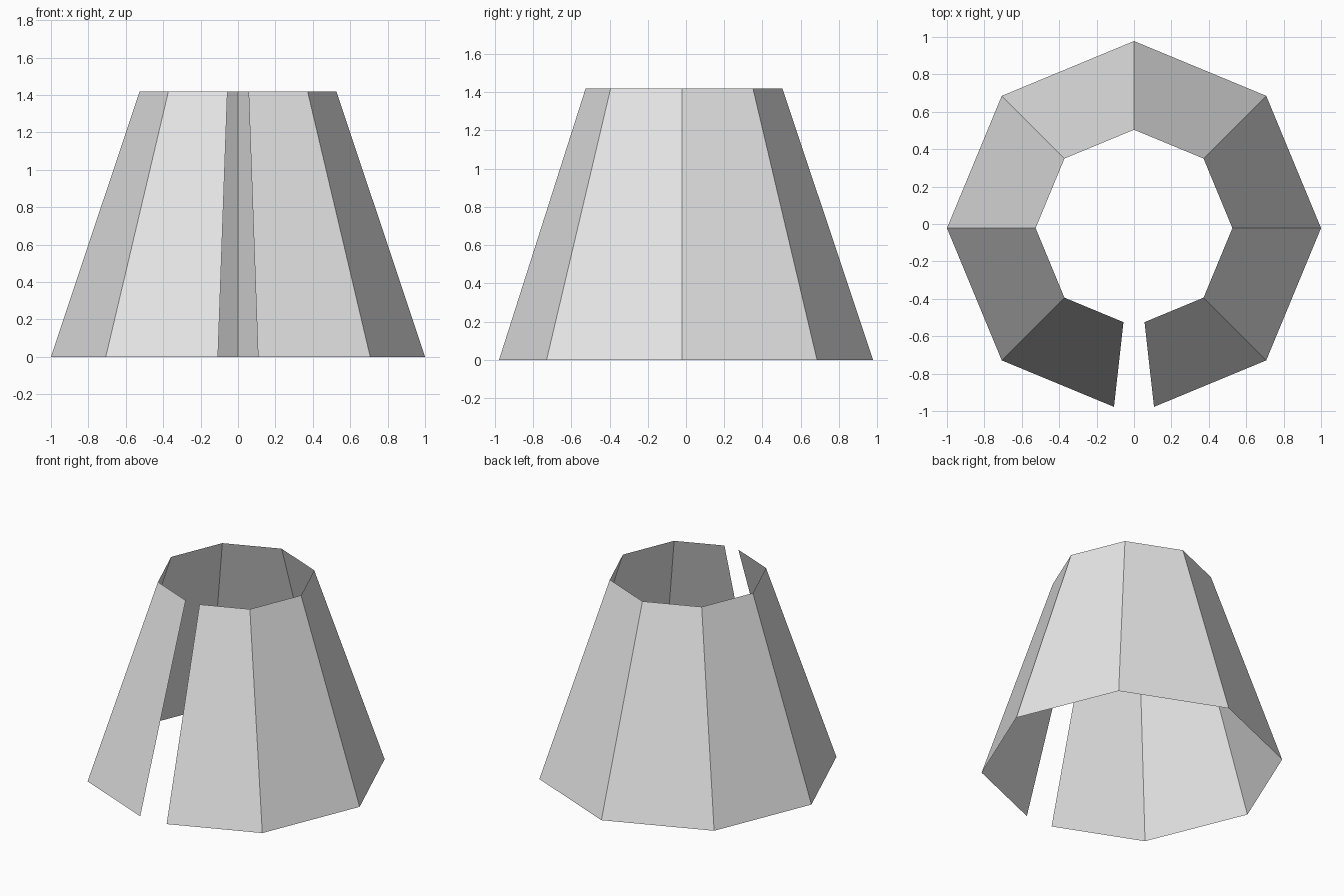
import bpy, bmesh, math

if "Cube" in bpy.data.objects:
    bpy.data.objects.remove(bpy.data.objects["Cube"])

SHIFT = -0.022   # centres the open ring on y
HEIGHT = 1.42
SLIT = 0.107     # half width of the front opening at the base
SCALE_TOP = 0.526


def ring():
    """Octagon outline of radius 1, open at the front."""
    front_y = -1 + SLIT * math.tan(math.pi / 8)
    corners = [(math.cos(math.radians(a)), math.sin(math.radians(a)))
               for a in range(-45, 226, 45)]
    return [(SLIT, front_y)] + corners + [(-SLIT, front_y)]


# Tapered single-sheet shell with a slit at the front
bm = bmesh.new()
bottom = [bm.verts.new((x, y + SHIFT, 0)) for x, y in ring()]
top = [bm.verts.new((x * SCALE_TOP, y * SCALE_TOP + SHIFT, HEIGHT)) for x, y in ring()]
for i in range(len(bottom) - 1):
    bm.faces.new((bottom[i], bottom[i + 1], top[i + 1], top[i]))

mesh = bpy.data.meshes.new("tapered_shell")
bm.to_mesh(mesh)
bm.free()
shell = bpy.data.objects.new("tapered_shell", mesh)
bpy.context.collection.objects.link(shell)

# Plain light grey
grey = bpy.data.materials.new("light_grey")
grey.diffuse_color = (0.8, 0.8, 0.8, 1)
grey.use_nodes = True
grey.node_tree.nodes["Principled BSDF"].inputs["Base Color"].default_value = grey.diffuse_color
mesh.materials.append(grey)
